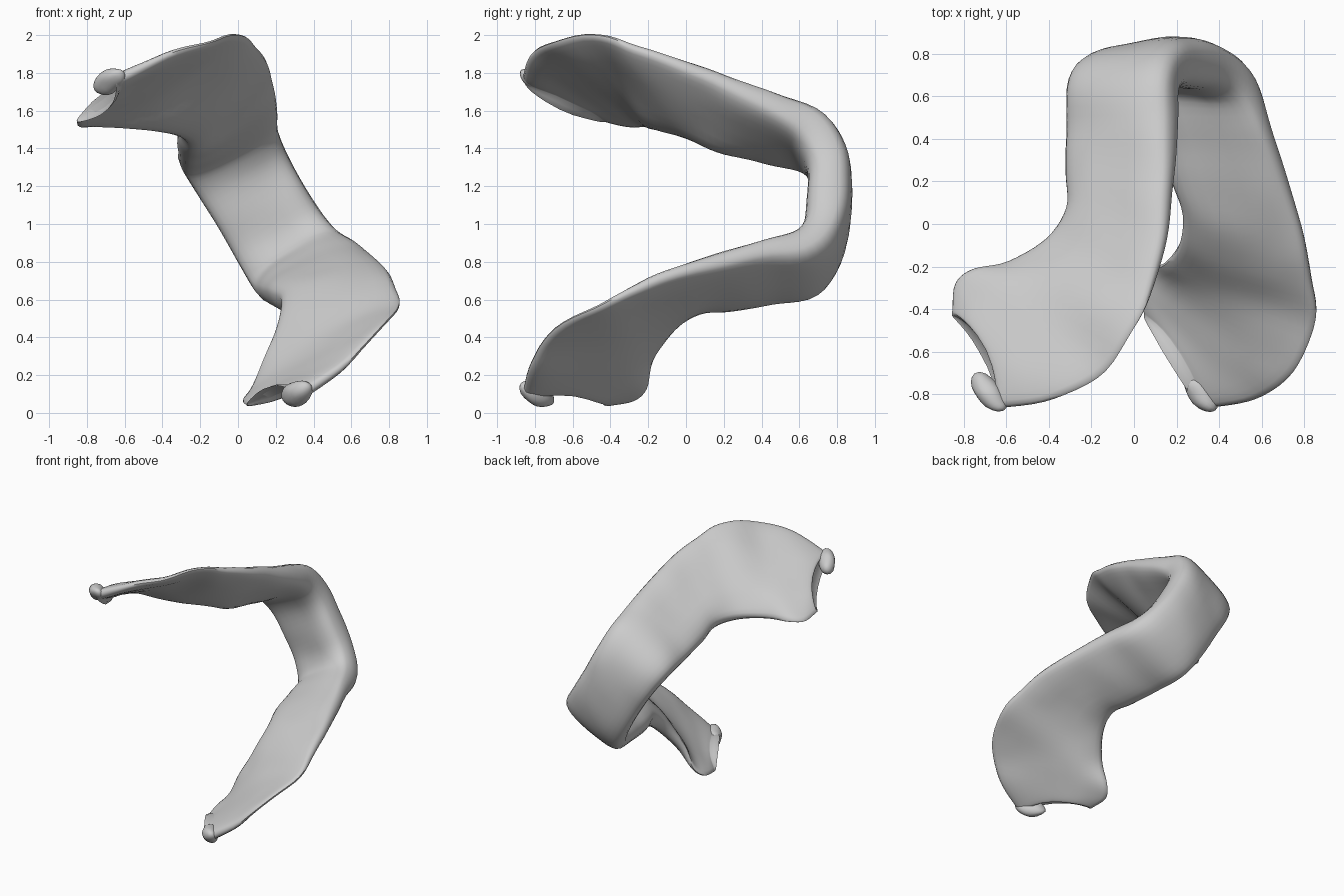
import bpy, bmesh, math
from mathutils import Vector, noise

if "Cube" in bpy.data.objects:
    bpy.data.objects.remove(bpy.data.objects["Cube"])

# Tilted frame of the symmetric arch: u runs across the band, w to one side
ANGLE = math.atan2(0.513, 0.858)
U = Vector((math.cos(ANGLE), 0, math.sin(ANGLE)))
W = Vector((-math.sin(ANGLE), 0, math.cos(ANGLE)))
ORIGIN = Vector((0, 0, 1.04))
SIDES, STEPS = 28, 5

# Half-arch stations: thin edge (u, y, w), thick edge (u, y, w), two thicknesses, end notch
HALF = [
    (-.12, .755, .00, .385, .765, .00, .16, .28, 0),
    (-.125, .745, .22, .40, .735, .21, .16, .27, 0),
    (-.125, .66, .375, .435, .635, .355, .18, .26, 0),
    (-.10, .44, .425, .48, .44, .435, .20, .20, 0),
    (-.07, .22, .468, .52, .20, .525, .22, .15, 0),
    (-.04, .06, .52,  .55, -.06, .63, .20, .12, 0),
    (-.11, -.08, .60, .54, -.27, .72, .16, .09, 0),
    (-.26, -.18, .71, .51, -.45, .81, .10, .07, 0),
    (-.40, -.21, .80, .36, -.69, .865, .07, .06, 0),
    (-.475, -.28, .84, .12, -.82, .925, .06, .08, .02),
    (-.475, -.40, .87, -.14, -.86, .955, .06, .10, .07),
    (-.47, -.43, .875, -.18, -.85, .96, .04, .07, .08),
]


def flip(s):
    """Reflect a station to the lower side, which spreads slightly wider."""
    k = min(1, s[5] / 0.5)
    return (s[0], s[1], -s[2] - .012 * k, s[3] - .02 * k, s[4], -s[5] - .03 * k) + s[6:]


def catmull(p, t):
    a, b, c, d = p
    return [0.5 * (2*j + (k-i)*t + (2*i-5*j+4*k-l)*t*t + (3*j-i-3*k+l)*t**3)
            for i, j, k, l in zip(a, b, c, d)]


def to_world(v):
    return ORIGIN + U * v.x + W * v.z + Vector((0, v.y, 0))


def finish(bm, name):
    """Turn the mesh into a smooth grey object."""
    bmesh.ops.recalc_face_normals(bm, faces=bm.faces)
    mesh = bpy.data.meshes.new(name)
    bm.to_mesh(mesh)
    bm.free()
    obj = bpy.data.objects.new(name, mesh)
    bpy.context.collection.objects.link(obj)
    mesh.materials.append(grey)
    bpy.ops.object.select_all(action='DESELECT')
    bpy.context.view_layer.objects.active = obj
    obj.select_set(True)
    bpy.ops.object.shade_smooth_by_angle(angle=math.radians(50))


grey = bpy.data.materials.new("plain_grey")
grey.diffuse_color = (0.6, 0.6, 0.6, 1)
grey.use_nodes = True
grey.node_tree.nodes["Principled BSDF"].inputs["Base Color"].default_value = grey.diffuse_color

# Smooth series of stations along the whole arch
keys = [flip(s) for s in HALF[:0:-1]] + HALF
rows = []
for i in range(len(keys) - 1):
    quad = [keys[max(0, min(len(keys)-1, i+k))] for k in (-1, 0, 1, 2)]
    rows += [catmull(quad, s / STEPS) for s in range(STEPS)]
rows.append(list(keys[-1]))
mids = [Vector([(r[k] + r[k+3]) / 2 for k in range(3)]) for r in rows]

# Loft flattened rounded sections into the arch
bm = bmesh.new()
rings = []
for i, r in enumerate(rows):
    thin, thick = Vector(r[:3]), Vector(r[3:6])
    along = (mids[min(i+1, len(mids)-1)] - mids[max(i-1, 0)]).normalized()
    normal = along.cross(thick - thin).normalized()
    inward = -along if i > len(rows) / 2 else along
    ring = []
    for k in range(SIDES):
        a = 2 * math.pi * k / SIDES
        c, s = math.cos(a), math.sin(a)
        f = 0.5 + 0.5 * math.copysign(abs(c) ** 0.75, c)
        depth = math.copysign(abs(s) ** 0.65, s) / 2
        p = thin.lerp(thick, f) + normal * depth * (r[6] + (r[7] - r[6]) * f)
        p += inward * r[8] * max(0, math.sin(math.pi * f)) ** 0.7
        # gentle uneven surface
        p += normal * 0.012 * noise.noise(p * 4.5)
        ring.append(bm.verts.new(to_world(p)))
    rings.append(ring)
for a, b in zip(rings, rings[1:]):
    for k in range(SIDES):
        n = (k + 1) % SIDES
        bm.faces.new((a[k], a[n], b[n], b[k]))
# End caps, as strips across the thickness
for ring in (rings[0], rings[-1]):
    for k in range(SIDES // 2):
        loop = [ring[k], ring[k+1], ring[(-k-1) % SIDES], ring[-k % SIDES]]
        bm.faces.new(list(dict.fromkeys(loop)))
finish(bm, "jaw_arch")

# Rounded hinge knobs at the two ends
for side, name in ((1, "upper_hinge_knob"), (-1, "lower_hinge_knob")):
    bm = bmesh.new()
    bmesh.ops.create_uvsphere(bm, u_segments=20, v_segments=12, radius=1)
    for v in bm.verts:
        x, y, z = v.co
        p = Vector((-.215 + .085 * x - .03 * y, -.79 + .09 * y - .03 * x, side * (.965 + .065 * z)))
        p += Vector((1, 1, 1)) * 0.015 * noise.noise(p * 9)
        v.co = to_world(p)
    finish(bm, name)
